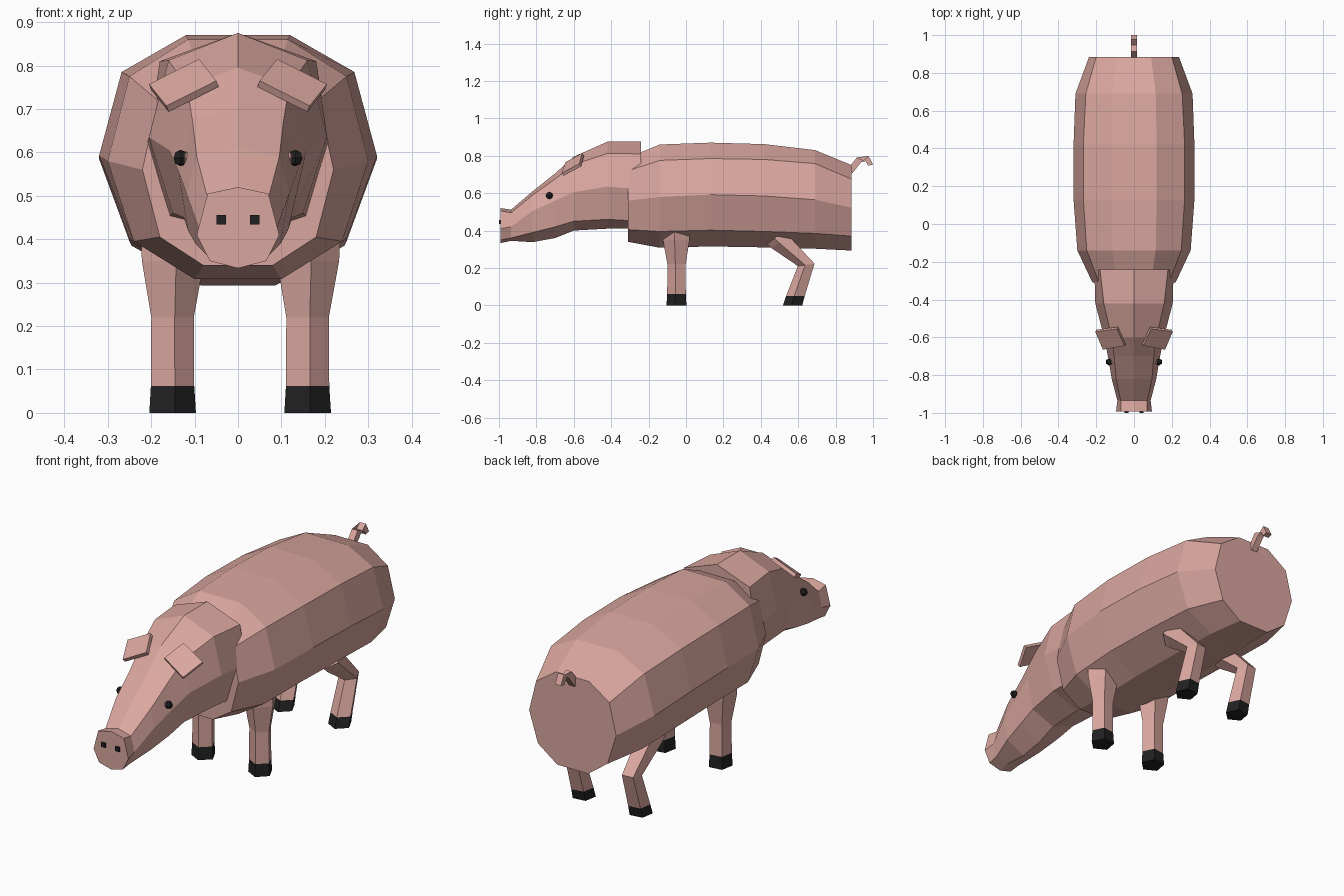
import bpy, bmesh, math
from mathutils import Vector

if "Cube" in bpy.data.objects:
    bpy.data.objects.remove(bpy.data.objects["Cube"])


def material(name, color):
    m = bpy.data.materials.new(name)
    m.diffuse_color = (*color, 1)
    m.use_nodes = True
    m.node_tree.nodes["Principled BSDF"].inputs["Base Color"].default_value = m.diffuse_color
    return m


PINK = material("pink skin", (0.70, 0.385, 0.345))
BLACK = material("black hoof", (0.015, 0.015, 0.015))


def finish(name, bm, mats):
    bmesh.ops.recalc_face_normals(bm, faces=bm.faces)
    mesh = bpy.data.meshes.new(name)
    bm.to_mesh(mesh)
    bm.free()
    for m in mats:
        mesh.materials.append(m)
    obj = bpy.data.objects.new(name, mesh)
    bpy.context.collection.objects.link(obj)
    return obj


def loft(name, rings, mats=(PINK,), dark_rings=0):
    """Skin a list of closed rings, cap both ends; first spans may be dark."""
    bm = bmesh.new()
    vs = [[bm.verts.new(p) for p in r] for r in rings]
    n = len(vs[0])
    for k in range(len(vs) - 1):
        for i in range(n):
            j = (i + 1) % n
            f = bm.faces.new((vs[k][i], vs[k][j], vs[k + 1][j], vs[k + 1][i]))
            f.material_index = 1 if k < dark_rings else 0
    start = bm.faces.new(vs[0])
    start.material_index = 1 if dark_rings else 0
    bm.faces.new(vs[-1])
    return finish(name, bm, mats)


# Barrel body: ten-sided rings (y, half widths of three levels, five heights)
body = [
    (-0.31, .09, .185, .22, .18, .08, .79, .72, .56, .405, .34),
    (-0.14, .115, .25, .30, .24, .10, .86, .775, .58, .395, .308),
    (0.13, .12, .268, .32, .25, .10, .87, .785, .592, .402, .315),
    (0.42, .12, .268, .32, .25, .10, .862, .78, .585, .395, .31),
    (0.69, .115, .255, .31, .245, .10, .83, .758, .565, .385, .303),
    (0.885, .09, .20, .238, .19, .085, .75, .675, .522, .37, .293),
]
rings = []
for y, *v in body:
    half = [(v[i], y, v[i + 5]) for i in range(5)]
    rings.append(half + [(-x, yy, z) for x, yy, z in reversed(half)])
loft("body", rings)

# Neck, head and snout: eight-sided rings with a centre ridge
head = [
    (-0.24, .875, .18, .81, .21, .62, .16, .45, .41),
    (-0.42, .875, .16, .812, .205, .635, .15, .46, .41),
    (-0.60, .795, .118, .752, .158, .605, .125, .45, .40),
    (-0.70, .705, .105, .675, .138, .56, .115, .42, .36),
    (-0.82, .61, .095, .59, .118, .505, .098, .39, .338),
    (-0.935, .512, .07, .495, .088, .42, .068, .36, .345),
    (-0.992, .52, .07, .505, .095, .41, .065, .35, .333),
]
rings = []
for y, top, x1, z1, x2, z2, x3, z3, bot in head:
    half = [(x1, y, z1), (x2, y, z2), (x3, y, z3)]
    rings.append([(0, y, top)] + half + [(0, y, bot)]
                 + [(-x, yy, z) for x, yy, z in reversed(half)])
loft("head", rings)


# Five-sided limb ring, tilted about the x axis
def limb_ring(x, y, z, r, tilt=0):
    t = math.radians(tilt)
    pts = []
    for i in range(5):
        a = math.radians(-82 + 72 * i)
        d = r * math.sin(a)
        pts.append((x + r * math.cos(a), y + d * math.cos(t), z + d * math.sin(t)))
    return pts


for side, x in (("left", -0.153), ("right", 0.158)):
    # Straight front leg with dark hoof
    loft("front_leg_" + side,
         [limb_ring(x, -.048, z, r) for z, r in
          ((0, .057), (.062, .053), (.22, .052), (.35, .076), (.43, .08))],
         (PINK, BLACK), 1)
    # Bent hind leg with dark hoof
    loft("hind_leg_" + side,
         [limb_ring(x, .573, 0, .055), limb_ring(x, .588, .05, .053),
          limb_ring(x, .645, .217, .048, 8), limb_ring(x, .505, .342, .06, 38),
          limb_ring(x, .48, .365, .06, 38)],
         (PINK, BLACK), 1)

for side, s in (("left", -1), ("right", 1)):
    # Drooping plate ear
    plate = [Vector((s * x, y, z)) for x, y, z in
             ((.05, -.645, .765), (.09, -.555, .815), (.205, -.57, .757), (.165, -.665, .707))]
    n = (plate[1] - plate[0]).cross(plate[3] - plate[0]).normalized()
    if n.z > 0:
        n = -n
    loft("ear_" + side, [plate, [p + n * .018 for p in plate]])

    # Eye ball with a small lid on the inner side
    for part, off, rad, mat in (("eye_", .132, .019, BLACK), ("eyelid_", .121, .015, PINK)):
        bm = bmesh.new()
        bmesh.ops.create_uvsphere(bm, u_segments=6, v_segments=4, radius=rad)
        bmesh.ops.translate(bm, verts=bm.verts, vec=(s * off, -.73, .587))
        finish(part + side, bm, (mat,))

    # Square nostril plate
    bm = bmesh.new()
    bmesh.ops.create_cube(bm, size=1)
    bmesh.ops.scale(bm, verts=bm.verts, vec=(.022, .009, .022))
    bmesh.ops.translate(bm, verts=bm.verts, vec=(s * .039, -.9955, .445))
    finish("nostril_" + side, bm, (BLACK,))

# Curled tail: square tube along a bent path (y, z, offset y, offset z)
tail = [(.875, .715, .015, -.008), (.925, .778, .012, -.012),
        (.968, .785, .008, .014), (.987, .75, .013, .003)]
loft("tail", [[(-.016, y - dy, z - dz), (.016, y - dy, z - dz),
               (.016, y + dy, z + dz), (-.016, y + dy, z + dz)]
              for y, z, dy, dz in tail])
